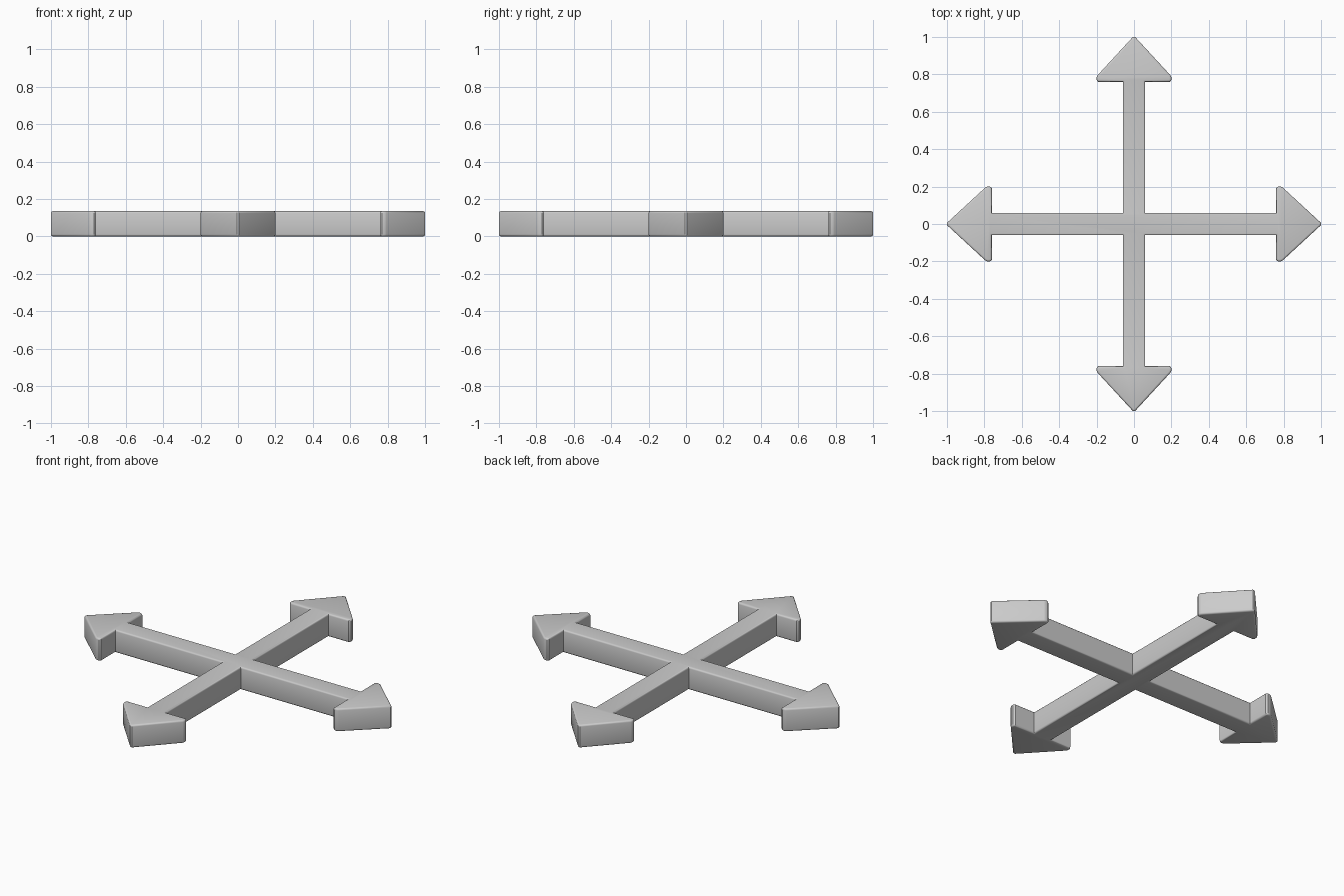
import bpy, bmesh, math
from mathutils import Matrix, Vector

if "Cube" in bpy.data.objects:
    bpy.data.objects.remove(bpy.data.objects["Cube"])

HEIGHT = 0.135

# Right half of one arrow arm: inner corner, shaft, rounded barb, blunt tip
corner = (0.06, 0.06)
half = [(0.06, 0.76), (0.192, 0.76), (0.2, 0.77), (0.2, 0.785),
        (0.195, 0.795), (0.006, 1.0)]
arm = [corner] + half + [(-x, y) for x, y in reversed(half)]

# Repeat the arm four times around the centre to close the outline
outline = []
for i in range(4):
    rot = Matrix.Rotation(i * math.pi / 2, 3, 'Z')
    outline += [rot @ Vector((x, y, 0)) for x, y in arm]

# Extrude the outline into a solid
bm = bmesh.new()
base = bm.faces.new([bm.verts.new(p) for p in outline])
ext = bmesh.ops.extrude_face_region(bm, geom=[base], use_keep_orig=True)
top = [v for v in ext['geom'] if isinstance(v, bmesh.types.BMVert)]
bmesh.ops.translate(bm, verts=top, vec=(0, 0, HEIGHT))
bmesh.ops.recalc_face_normals(bm, faces=bm.faces)

# Soften the top and bottom rims and the inner shaft corners
rims = [e for e in bm.edges
        if abs(e.verts[0].co.z - e.verts[1].co.z) < 1e-5]
bmesh.ops.bevel(bm, geom=rims, offset=0.01, offset_type='OFFSET', segments=3,
                profile=0.5, affect='EDGES', clamp_overlap=False)

mesh = bpy.data.meshes.new("four_way_arrow")
bm.to_mesh(mesh)
bm.free()
obj = bpy.data.objects.new("four_way_arrow", mesh)
bpy.context.collection.objects.link(obj)

# Smooth the rounded rims, keep the main corners crisp
bpy.context.view_layer.objects.active = obj
obj.select_set(True)
bpy.ops.object.shade_smooth_by_angle(angle=math.radians(35))
